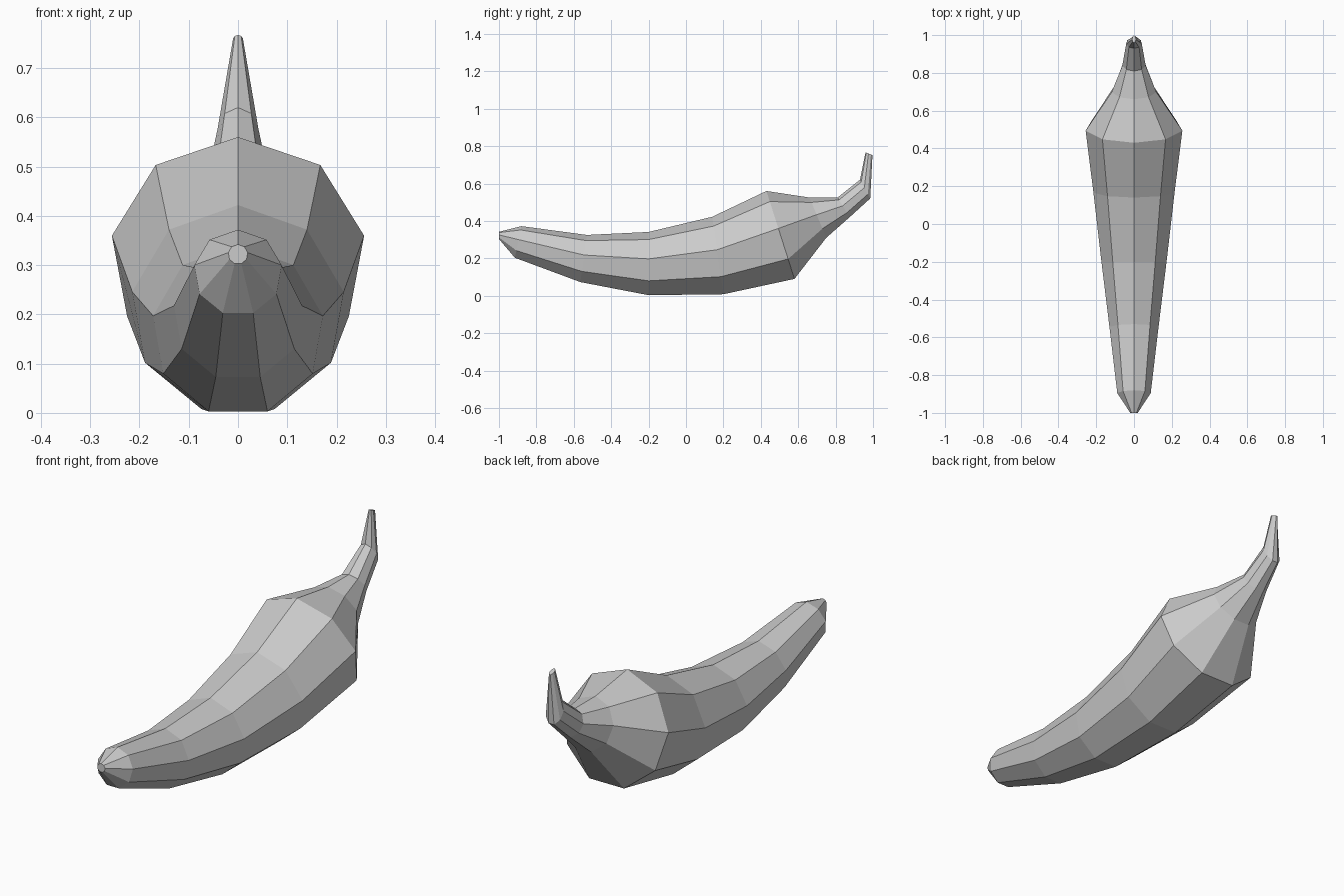
import bpy, bmesh, math
from mathutils import Vector

cube = bpy.data.objects.get("Cube")
if cube:
    bpy.data.objects.remove(cube, do_unlink=True)

# One grey material
mat = bpy.data.materials.new("plain grey")
mat.use_nodes = True
GREY = (0.6, 0.6, 0.6, 1)
mat.diffuse_color = GREY
mat.node_tree.nodes["Principled BSDF"].inputs["Base Color"].default_value = GREY

SIDES = 9
# Cross-sections from blunt tip to stem: top y, top z, bottom y, bottom z, radius across
sections = [
    (-1.0, 0.342, -1.0, 0.303, 0.02),
    (-0.88, 0.372, -0.915, 0.203, 0.09),
    (-0.53, 0.325, -0.565, 0.073, 0.132),
    (-0.2, 0.341, -0.2, 0.003, 0.175),
    (0.14, 0.422, 0.2, 0.008, 0.218),
    (0.43, 0.56, 0.58, 0.09, 0.26),
    (0.66, 0.525, 0.75, 0.31, 0.12),
    (0.81, 0.525, 0.875, 0.42, 0.063),
    (0.93, 0.62, 0.985, 0.52, 0.042),
    (0.96, 0.767, 0.997, 0.752, 0.01),
]

bm = bmesh.new()
low = math.cos(math.pi / SIDES)  # depth of the flat underside
rings = []
for ty, tz, by, bz, radius in sections:
    top, bottom = Vector((0, ty, tz)), Vector((0, by, bz))
    up = (top - bottom) / (1 + low)
    centre = top - up
    ring = []
    for i in range(SIDES):
        a = math.tau * i / SIDES
        ring.append(bm.verts.new(centre + up * math.cos(a) + Vector((radius * math.sin(a), 0, 0))))
    rings.append(ring)

# Skin between neighbouring sections, then close both ends
for r0, r1 in zip(rings, rings[1:]):
    for i in range(SIDES):
        j = (i + 1) % SIDES
        bm.faces.new((r0[i], r0[j], r1[j], r1[i]))
bm.faces.new(rings[0])
bm.faces.new(rings[-1])
bmesh.ops.recalc_face_normals(bm, faces=bm.faces)

mesh = bpy.data.meshes.new("curved_pod")
bm.to_mesh(mesh)
bm.free()
mesh.materials.append(mat)
pod = bpy.data.objects.new("curved_pod", mesh)
bpy.context.collection.objects.link(pod)
